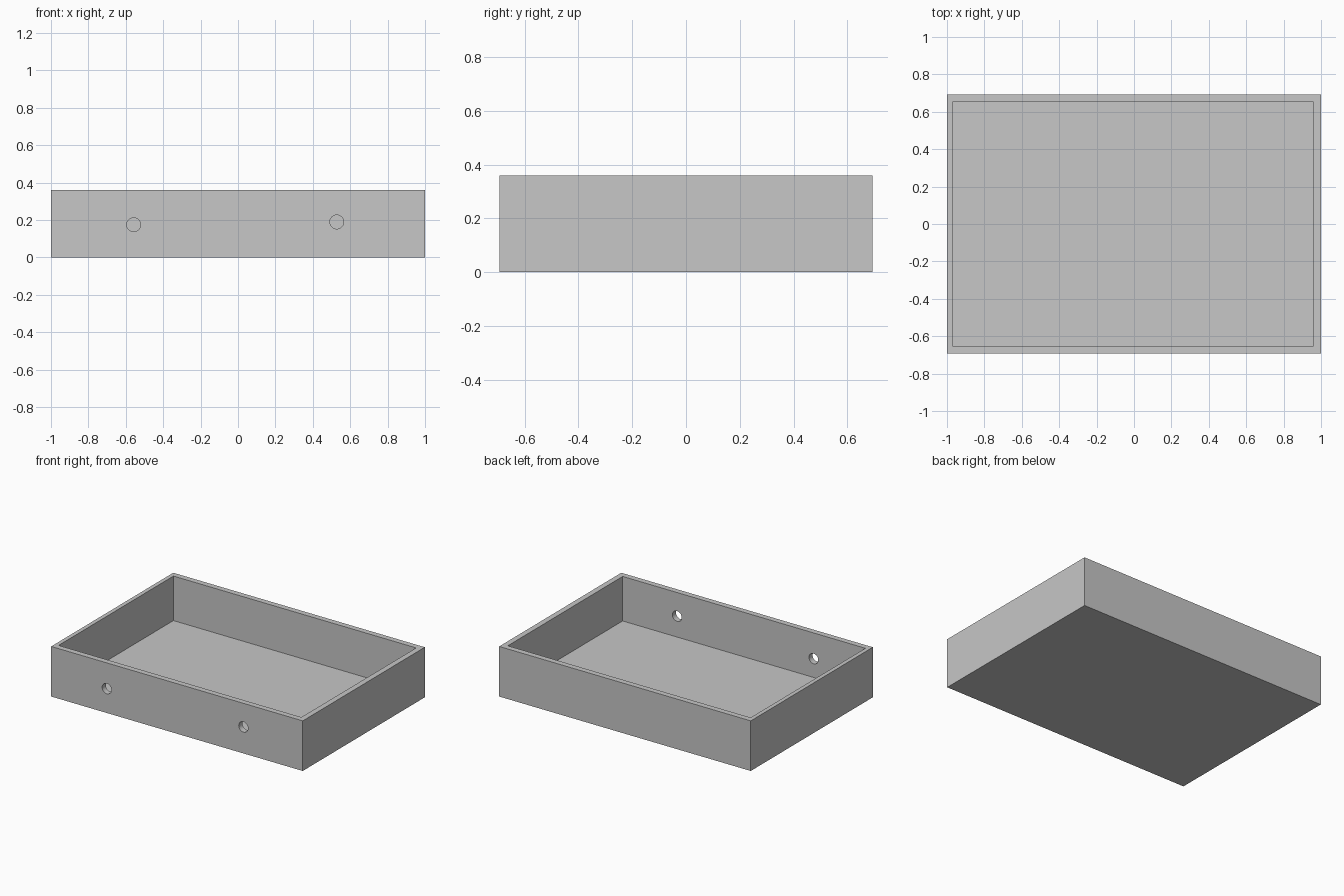
import bpy
import math

default_cube = bpy.data.objects.get("Cube")
if default_cube:
    bpy.data.objects.remove(default_cube, do_unlink=True)

LENGTH, DEPTH, HEIGHT = 2.0, 1.386, 0.36
FLOOR = 0.04
HOLE_RADIUS = 0.037

grey = bpy.data.materials.new("light grey")
grey.use_nodes = True
colour = (0.57, 0.57, 0.57, 1)
grey.diffuse_color = colour
grey.node_tree.nodes["Principled BSDF"].inputs["Base Color"].default_value = colour


def box(name, low, high):
    """Axis-aligned box between two corners."""
    centre = [(a + b) / 2 for a, b in zip(low, high)]
    bpy.ops.mesh.primitive_cube_add(size=1, location=centre)
    obj = bpy.context.object
    obj.name = name
    obj.scale = [b - a for a, b in zip(low, high)]
    bpy.ops.object.transform_apply(location=True, rotation=True, scale=True)
    obj.data.materials.append(grey)
    return obj


def cut(target, cutter):
    """Subtract the cutter from the target, then discard the cutter."""
    cutter.hide_render = True
    mod = target.modifiers.new("cut", 'BOOLEAN')
    mod.operation = 'DIFFERENCE'
    mod.solver = 'EXACT'
    mod.object = cutter
    bpy.ops.object.select_all(action='DESELECT')
    target.select_set(True)
    bpy.context.view_layer.objects.active = target
    bpy.ops.object.modifier_apply(modifier=mod.name)
    bpy.data.objects.remove(cutter, do_unlink=True)


# Open tray: solid block with its inside hollowed out
tray = box("tray", (-LENGTH / 2, -DEPTH / 2, 0), (LENGTH / 2, DEPTH / 2, HEIGHT))
cut(tray, box("cavity_cutter", (-0.97, -0.652, FLOOR), (0.96, 0.652, HEIGHT + 0.1)))

# Two round holes through the front wall
for x, z in ((-0.558, 0.175), (0.528, 0.19)):
    bpy.ops.mesh.primitive_cylinder_add(
        vertices=32, radius=HOLE_RADIUS, depth=0.2,
        location=(x, -DEPTH / 2, z), rotation=(math.pi / 2, 0, 0))
    hole = bpy.context.object
    hole.name = "hole_cutter"
    hole.data.materials.append(grey)
    cut(tray, hole)

bpy.ops.object.shade_smooth_by_angle(angle=math.radians(30))
